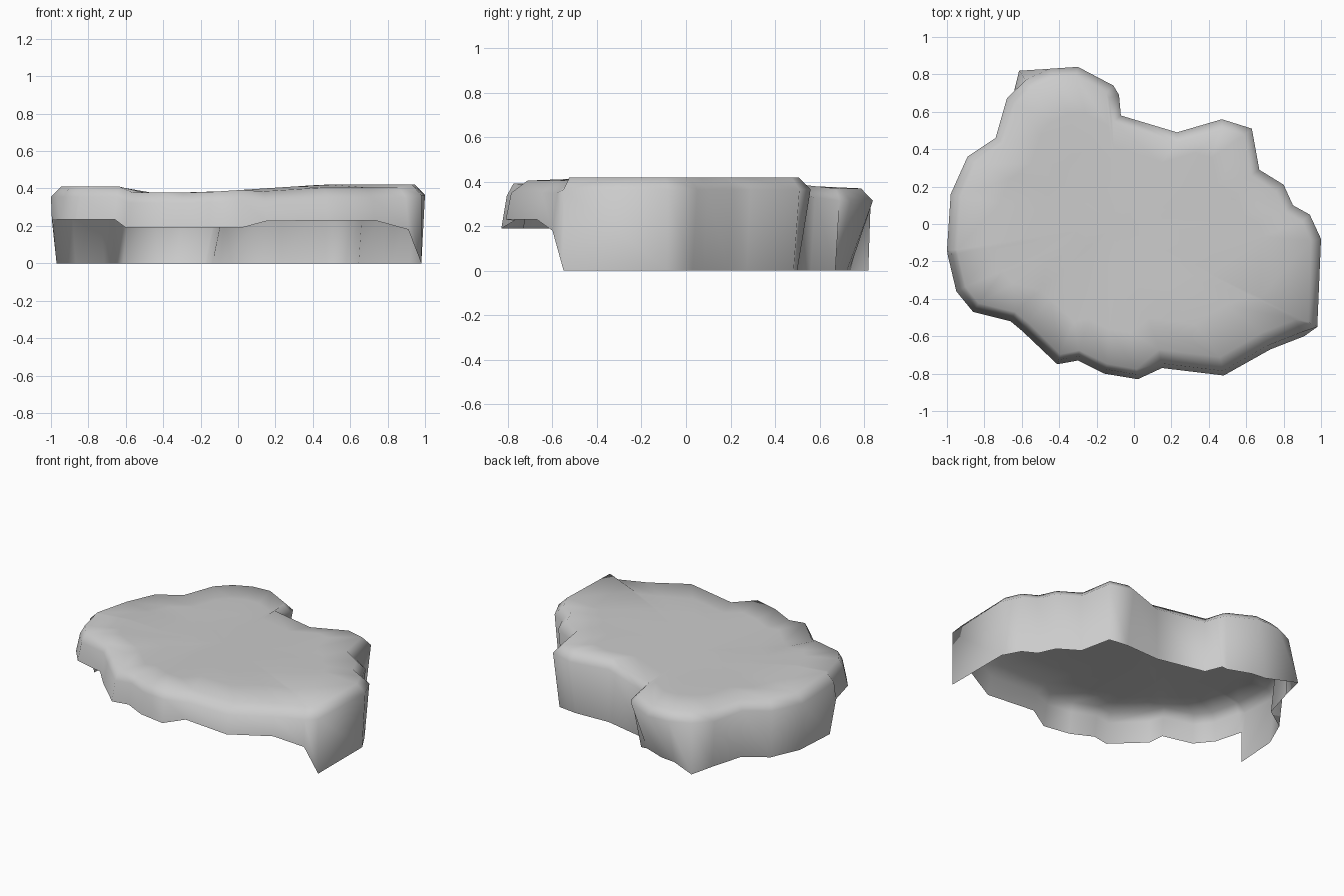
import bpy
import bmesh
from mathutils import Vector

if "Cube" in bpy.data.objects:
    bpy.data.objects.remove(bpy.data.objects["Cube"])

# Outline seen from above: x, y, height of lower edge, inset of lower edge
OUTLINE = [
    (-1.0, -.14, 0, .03), (-.98, .16, 0, .03), (-.89, .36, 0, .03),
    (-.74, .46, 0, .03), (-.68, .67, 0, .03), (-.58, .77, 0, -.06),
    (-.45, .83, 0, .10), (-.30, .84, 0, .12), (-.11, .74, 0, .10),
    (-.08, .69, 0, .06), (-.07, .58, 0, .03), (.23, .49, 0, .0),
    (.47, .56, 0, .06), (.63, .51, 0, .04), (.67, .29, 0, .03),
    (.80, .21, 0, .03), (.85, .10, 0, .03), (.94, .05, 0, .03),
    (1.0, -.08, 0, .02), (.98, -.55, 0, 0), (.91, -.60, .18, 0),
    (.73, -.67, .23, 0), (.48, -.81, .23, 0), (.15, -.77, .225, 0),
    (.02, -.83, .19, 0), (-.16, -.80, .19, 0), (-.30, -.73, .19, 0),
    (-.41, -.75, .19, 0), (-.60, -.57, .19, 0), (-.66, -.52, .235, 0),
    (-.86, -.47, .235, 0), (-.95, -.36, .235, 0), (-.995, -.17, .23, 0),
]
CENTRE = Vector((-.1, 0))


def top_height(x, y):
    """Raised left shelf, low middle, gently rising right side."""
    if x < -.61 and y < .1:
        return .41
    if y > .6:
        return .37
    if x < -.2:
        return .378
    return min(.42, .378 + (x + .2) * .065)


pts = [Vector(p[:2]) for p in OUTLINE]
count = len(pts)


def inset(i, amount):
    """Move an outline point inward along its averaged normal."""
    a = (pts[i] - pts[i - 1]).normalized()
    b = (pts[(i + 1) % count] - pts[i]).normalized()
    t = (a + b).normalized()
    return pts[i] + Vector((t.y, -t.x)) * amount


bm = bmesh.new()
rings = [[], [], []]
for i, (x, y, low, low_inset) in enumerate(OUTLINE):
    front = low > 0
    front_right = front and x > .1
    top = inset(i, .10 if front_right else .055)
    z = top_height(top.x, top.y) - (.015 if front_right else 0)
    foot = inset(i, low_inset)
    shoulder = inset(i, .025 if front else 0)
    rings[0].append(bm.verts.new((*foot, low)))
    rings[1].append(bm.verts.new((*shoulder, z - .055)))
    rings[2].append(bm.verts.new((*top, z)))

# Inner rings of the top surface
for f in (.75, .5, .25):
    ring = []
    for v in rings[2]:
        p = CENTRE + (v.co.xy - CENTRE) * f
        ring.append(bm.verts.new((*p, top_height(p.x, p.y))))
    rings.append(ring)

# Skirt and top strips, then the middle fan
for a, b in zip(rings, rings[1:]):
    for i in range(count):
        j = (i + 1) % count
        bm.faces.new((a[i], a[j], b[j], b[i]))
mid = bm.verts.new((*CENTRE, top_height(*CENTRE)))
for i in range(count):
    bm.faces.new((rings[-1][i], rings[-1][(i + 1) % count], mid))

bmesh.ops.recalc_face_normals(bm, faces=bm.faces)
if sum(f.normal.z * f.calc_area() for f in bm.faces) < 0:
    bmesh.ops.reverse_faces(bm, faces=bm.faces)
for f in bm.faces:
    f.smooth = True

mesh = bpy.data.meshes.new("rock_slab")
bm.to_mesh(mesh)
bm.free()
slab = bpy.data.objects.new("rock_slab", mesh)
bpy.context.collection.objects.link(slab)
